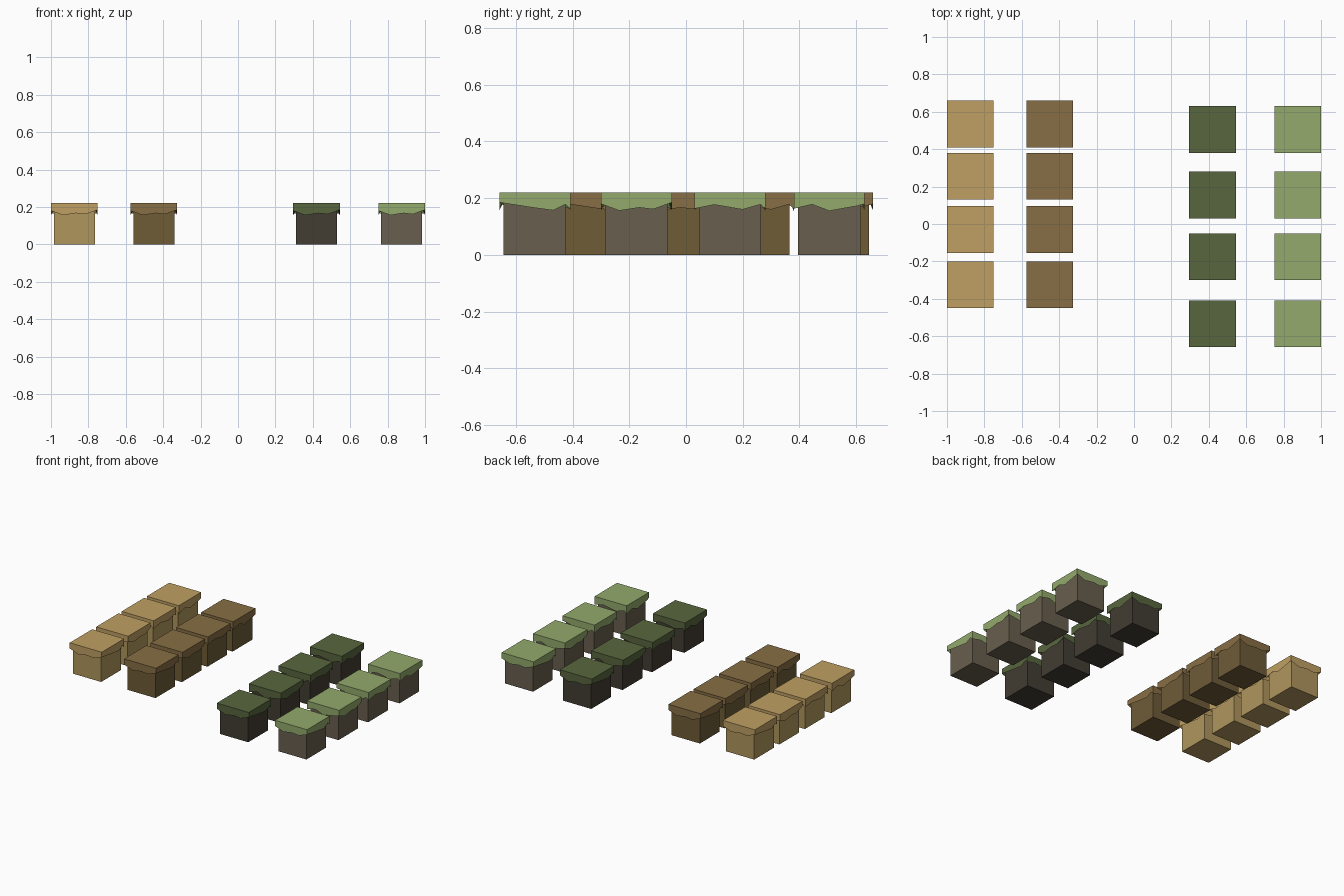
import bpy, bmesh, math
from mathutils import Matrix

if "Cube" in bpy.data.objects:
    bpy.data.objects.remove(bpy.data.objects["Cube"])

TOP, HALF, BODY = 0.22, 0.125, 0.11

# Ragged lower edge of the turf: (fraction along side, height) for each of four sides
SIDES = [
    [(0, .18), (.26, .156), (.54, .167), (.74, .161)],
    [(0, .185), (.44, .168), (.76, .157), (.93, .178)],
    [(0, .163), (.28, .177), (.68, .160), (.93, .178)],
    [(0, .163), (.26, .178), (.50, .155), (.90, .173)],
]


def material(name, rgb):
    m = bpy.data.materials.new(name)
    m.diffuse_color = (*[(c / 255) ** 2.2 for c in rgb], 1)
    m.use_nodes = True
    m.node_tree.nodes["Principled BSDF"].inputs["Base Color"].default_value = m.diffuse_color
    return m


def finish(bm, name, mat, loc, turn):
    bmesh.ops.rotate(bm, verts=bm.verts, cent=(0, 0, 0),
                     matrix=Matrix.Rotation(turn * math.pi / 2, 3, 'Z'))
    bmesh.ops.recalc_face_normals(bm, faces=bm.faces)
    me = bpy.data.meshes.new(name)
    bm.to_mesh(me)
    bm.free()
    me.materials.append(mat)
    ob = bpy.data.objects.new(name, me)
    ob.location = loc
    bpy.context.collection.objects.link(ob)


# Soil cube
def body(name, mat, loc, turn):
    bm = bmesh.new()
    bmesh.ops.create_cube(bm, size=1)
    for v in bm.verts:
        v.co = (v.co.x * 2 * BODY, v.co.y * 2 * BODY, (v.co.z + 0.5) * 0.2)
    finish(bm, name, mat, loc, turn)


# Overhanging slab with a ragged skirt and an undercut sloping back to the cube
def cap(name, mat, loc, turn):
    bm = bmesh.new()
    top, edge, inner = [], [], []
    for k, side in enumerate(SIDES):
        rot = Matrix.Rotation(k * math.pi / 2, 3, 'Z')
        for t, z in side:
            u = 2 * t - 1
            for ring, r, h in ((top, HALF, TOP), (edge, HALF, z), (inner, BODY - .002, .195)):
                v = bm.verts.new((u * r, -r, h))
                v.co = rot @ v.co
                ring.append(v)
    n = len(top)
    bm.faces.new(top)
    bm.faces.new(inner[::-1])
    for a, b in ((top, edge), (edge, inner)):
        for i in range(n):
            j = (i + 1) % n
            bm.faces.new((a[i], b[i], b[j], a[j]))
    # Merge collinear top corners into clean flat faces
    bmesh.ops.dissolve_limit(bm, angle_limit=0.01, verts=bm.verts, edges=bm.edges)
    finish(bm, name, mat, loc, turn)


LEFT_Y = (-.325, -.03, .255, .535)
RIGHT_Y = (-.533, -.175, .155, .505)
COLUMNS = [
    ("sand", -.875, LEFT_Y, (190, 158, 99), (174, 149, 93)),
    ("dirt", -.45, LEFT_Y, (134, 110, 70), (110, 92, 58)),
    ("dark_grass", .42, RIGHT_Y, (88, 102, 64), (68, 63, 54)),
    ("light_grass", .875, RIGHT_Y, (145, 168, 108), (104, 95, 79)),
]
TURNS = (0, 1, 3, 2)

for kind, x, ys, cap_rgb, body_rgb in COLUMNS:
    cap_mat = material(kind + "_top", cap_rgb)
    body_mat = material(kind + "_soil", body_rgb)
    for i, (y, turn) in enumerate(zip(ys, TURNS), 1):
        body(f"{kind}_block_{i}", body_mat, (x, y, 0), turn)
        cap(f"{kind}_cap_{i}", cap_mat, (x, y, 0), turn)
